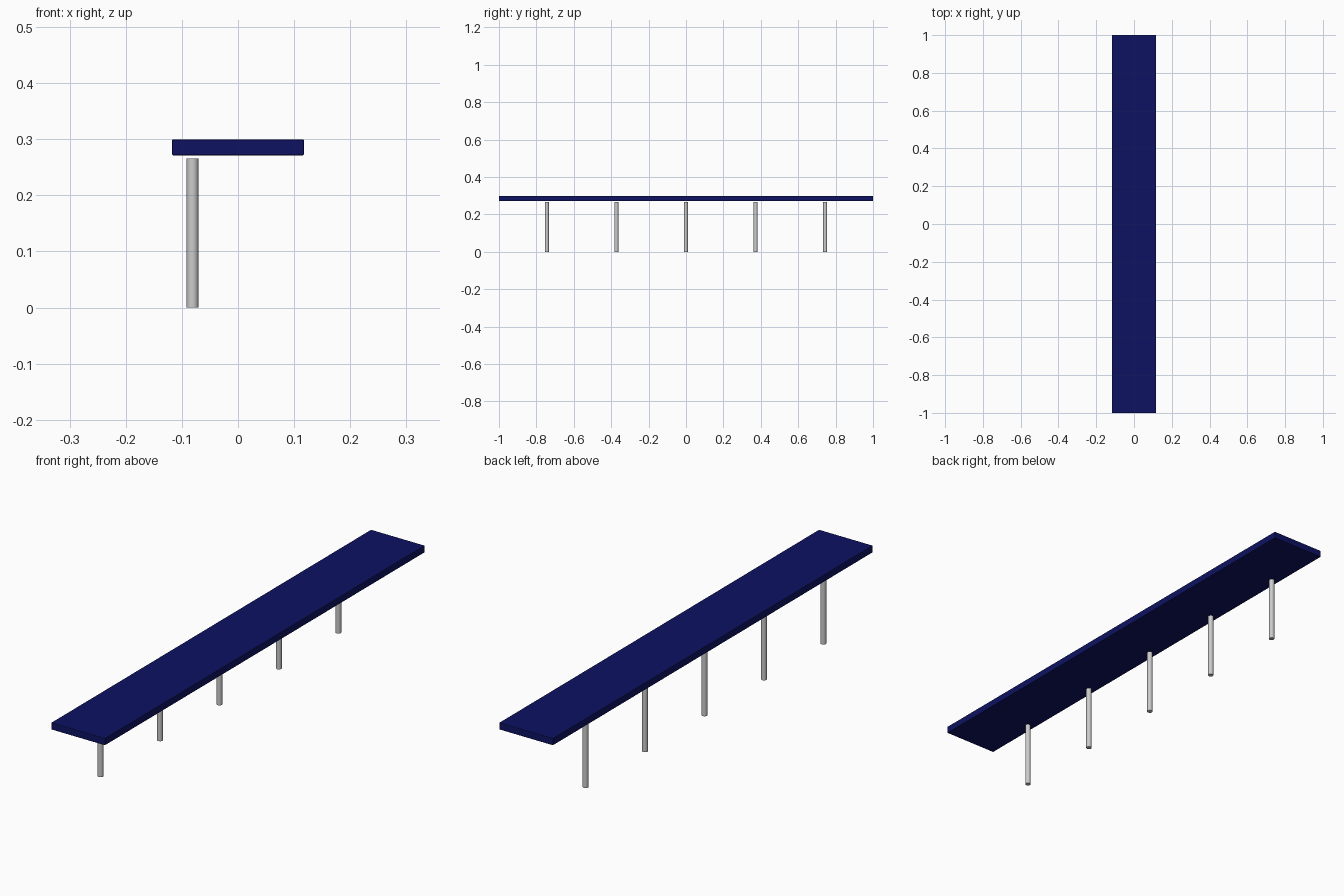
import bpy

if "Cube" in bpy.data.objects:
    bpy.data.objects.remove(bpy.data.objects["Cube"])

navy = bpy.data.materials.new("navy")
navy.diffuse_color = (0.004, 0.006, 0.12, 1)
navy.use_nodes = True
navy.node_tree.nodes["Principled BSDF"].inputs["Base Color"].default_value = navy.diffuse_color

# Bench top plank with slightly eased edges
bpy.ops.mesh.primitive_cube_add(size=1, location=(0, 0, 0.2855))
plank = bpy.context.object
plank.name = "bench_plank"
plank.dimensions = (0.235, 2.0, 0.028)
bpy.ops.object.transform_apply(location=False, rotation=False, scale=True)
plank.data.materials.append(navy)
bevel = plank.modifiers.new("eased_edges", 'BEVEL')
bevel.width = 0.002
bevel.segments = 2

# Row of five round posts along the left side
POST_HEIGHT = 0.266
for i in range(5):
    bpy.ops.mesh.primitive_cylinder_add(
        vertices=24, radius=0.0105, depth=POST_HEIGHT,
        location=(-0.081, (i - 2) * 0.372, POST_HEIGHT / 2))
    bpy.context.object.name = f"post_{i + 1}"
    bpy.ops.object.shade_smooth_by_angle()
